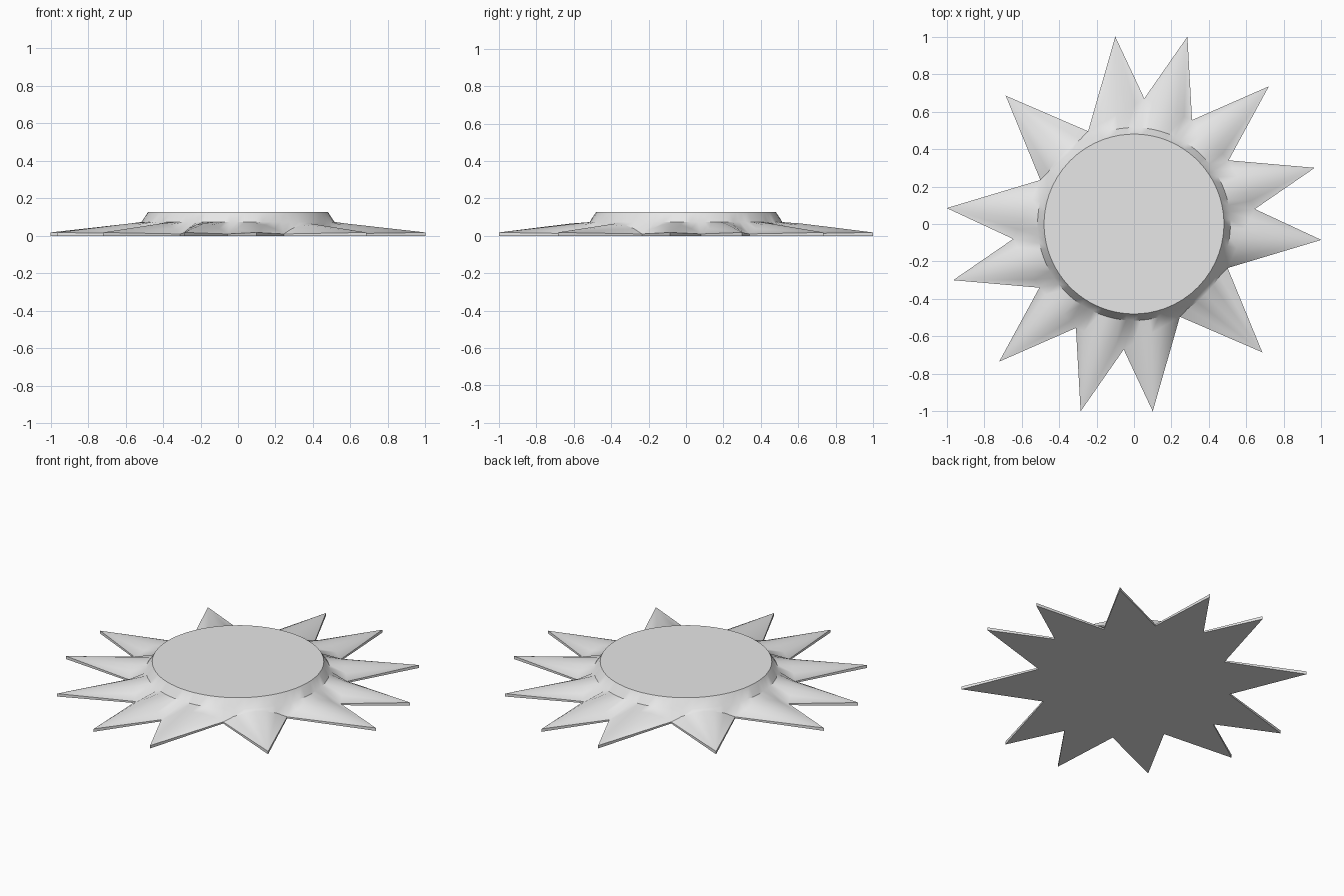
import bpy, bmesh, math
from mathutils import Vector

cube = bpy.data.objects.get("Cube")
if cube:
    bpy.data.objects.remove(cube, do_unlink=True)

grey = bpy.data.materials.new("light_grey")
grey.use_nodes = True
colour = (0.8, 0.8, 0.8, 1)
grey.diffuse_color = colour
grey.node_tree.nodes["Principled BSDF"].inputs["Base Color"].default_value = colour

# Half of the star outline, clockwise; the other half is a half turn of it
half_tips = [(-.1, 1), (.285, 1), (.72, .735), (.965, .3), (1, -.085), (.685, -.685)]
half_valleys = [(.055, .67), (.31, .555), (.505, .34), (.645, .08), (.5, -.235), (.245, -.495)]
TIP_Z, VALLEY_Z, RIDGE_Z = .018, .01, .066
RIM_R, RIM_Z, TOP_R, TOP_Z = .515, .074, .48, .128
STEPS = 6


def full_turn(points):
    pts = [Vector((x, y, 0)) for x, y in points]
    return pts + [-p for p in pts]


def at_height(p, z):
    return Vector((p.x, p.y, z))


tips, valleys = full_turn(half_tips), full_turn(half_valleys)
bm = bmesh.new()
count = len(tips)
tip_top = [bm.verts.new(at_height(p, TIP_Z)) for p in tips]
tip_low = [bm.verts.new(p) for p in tips]
val_top = [bm.verts.new(at_height(p, VALLEY_Z)) for p in valleys]
val_low = [bm.verts.new(p) for p in valleys]

# Arched root of each spike, with the matching rim points of the disc
arch, rim, top = [], [], []
for i in range(count):
    a, b = valleys[i - 1], valleys[i]
    for k in range(STEPS):
        t = k / STEPS
        p = a.lerp(b, t)
        if k:
            p = p.normalized() * max(p.length, RIM_R + .02)
            z = VALLEY_Z + (RIDGE_Z - VALLEY_Z) * math.sin(math.pi * t)
            arch.append(bm.verts.new(at_height(p, z)))
        else:
            arch.append(val_top[i - 1])
        d = p.normalized()
        rim.append(bm.verts.new(at_height(d * RIM_R, RIM_Z)))
        top.append(bm.verts.new(at_height(d * TOP_R, TOP_Z)))

# Shoulder, bevel and spike surfaces
total = len(arch)
for j in range(total):
    n = (j + 1) % total
    bm.faces.new((rim[j], rim[n], arch[n], arch[j]))
    bm.faces.new((top[j], top[n], rim[n], rim[j]))
    bm.faces.new((arch[j], arch[n], tip_top[j // STEPS]))
bm.faces.new(top)

# Thin outer edge and flat underside
outline = []
for i in range(count):
    bm.faces.new((val_top[i - 1], tip_top[i], tip_low[i], val_low[i - 1]))
    bm.faces.new((tip_top[i], val_top[i], val_low[i], tip_low[i]))
    outline += [tip_low[i], val_low[i]]
bm.faces.new(outline)
bmesh.ops.recalc_face_normals(bm, faces=bm.faces)

mesh = bpy.data.meshes.new("sun_disc")
bm.to_mesh(mesh)
bm.free()
mesh.materials.append(grey)
sun = bpy.data.objects.new("sun_disc", mesh)
bpy.context.collection.objects.link(sun)
bpy.ops.object.select_all(action="DESELECT")
sun.select_set(True)
bpy.context.view_layer.objects.active = sun
bpy.ops.object.shade_smooth_by_angle(angle=math.radians(40))
